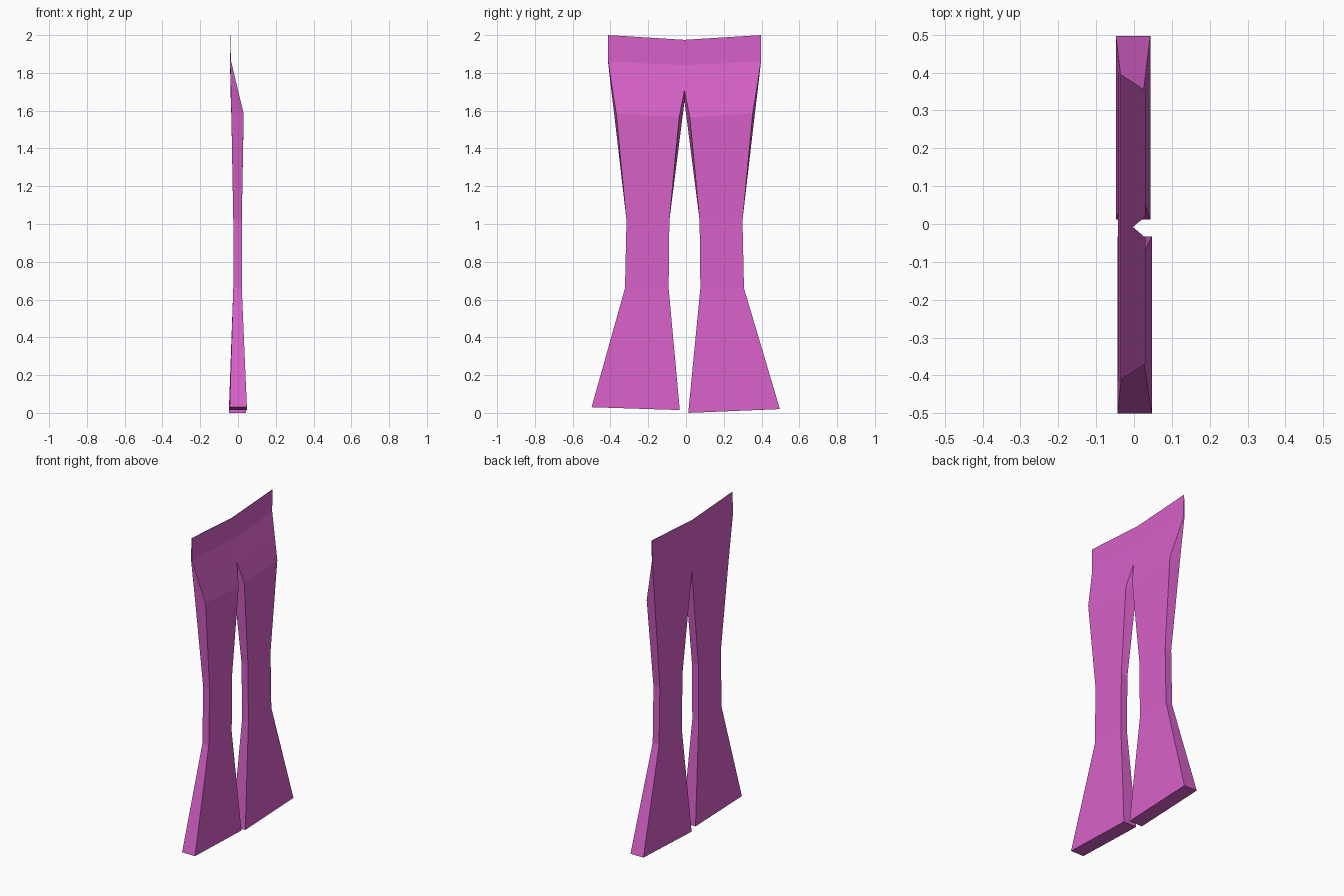
import bpy, bmesh

if "Cube" in bpy.data.objects:
    bpy.data.objects.remove(bpy.data.objects["Cube"])

MID = -0.008  # y of the centre seam

# Rows from waist to calf: front x, (outer y, outer z, inner y, inner z), then the same for the back
ROWS = [
    (-0.036, (0.405, 2.00, 0.0, 1.975), -0.039, (0.405, 2.00, 0.0, 1.975)),    # waist top
    (-0.036, (0.404, 1.86, 0.0, 1.84), -0.042, (0.405, 1.86, 0.0, 1.84)),      # band edge
    (-0.003, (0.383, 1.72, 0.0, 1.71), -0.038, (0.389, 1.72, 0.0, 1.65)),      # crotch
    (0.030, (0.361, 1.585, 0.028, 1.565), -0.035, (0.372, 1.58, 0.010, 1.57)), # thigh
    (0.020, (0.307, 1.02, 0.080, 1.02), -0.025, (0.307, 1.02, 0.080, 1.02)),   # knee
    (0.020, (0.315, 0.66, 0.084, 0.66), -0.025, (0.315, 0.66, 0.084, 0.66)),   # calf
]
# Flared hems, one per leg: x front, x back, outer y, outer z, inner y, inner z
HEMS = {-1: (0.047, -0.044, -0.50, 0.03, -0.033, 0.015),
        1: (0.043, -0.048, 0.497, 0.02, 0.012, 0.0)}
CROTCH = 2


def add_half(bm, side):
    rings = []
    for xf, f, xb, b in ROWS:
        pts = []
        for x, (yo, zo, yi, zi) in ((xf, f), (xb, b)):
            pts.append([(x, MID + side * yo, zo), (x, MID + side * yi, zi)])
        rings.append([pts[0][0], pts[0][1], pts[1][1], pts[1][0]])
    xf, xb, yo, zo, yi, zi = HEMS[side]
    rings.append([(xf, yo, zo), (xf, yi, zi), (xb, yi, zi), (xb, yo, zo)])
    rings = [[bm.verts.new(p) for p in ring] for ring in rings]
    for r, (a, b) in enumerate(zip(rings, rings[1:])):
        for i in range(4):
            if i == 1 and r < CROTCH:
                continue  # halves join here, so no inner wall
            j = (i + 1) % 4
            bm.faces.new((a[i], a[j], b[j], b[i]))
    bm.faces.new(rings[0])
    bm.faces.new(rings[-1])


# Trousers: two lofted halves welded along the centre seam
bm = bmesh.new()
for side in (-1, 1):
    add_half(bm, side)
bmesh.ops.remove_doubles(bm, verts=bm.verts, dist=0.0005)
bmesh.ops.recalc_face_normals(bm, faces=bm.faces)
mesh = bpy.data.meshes.new("flared_trousers")
bm.to_mesh(mesh)
bm.free()
trousers = bpy.data.objects.new("flared_trousers", mesh)
bpy.context.collection.objects.link(trousers)

pink = bpy.data.materials.new("pink_cloth")
pink.diffuse_color = (0.68, 0.12, 0.58, 1)
pink.use_nodes = True
pink.node_tree.nodes["Principled BSDF"].inputs["Base Color"].default_value = pink.diffuse_color
mesh.materials.append(pink)
